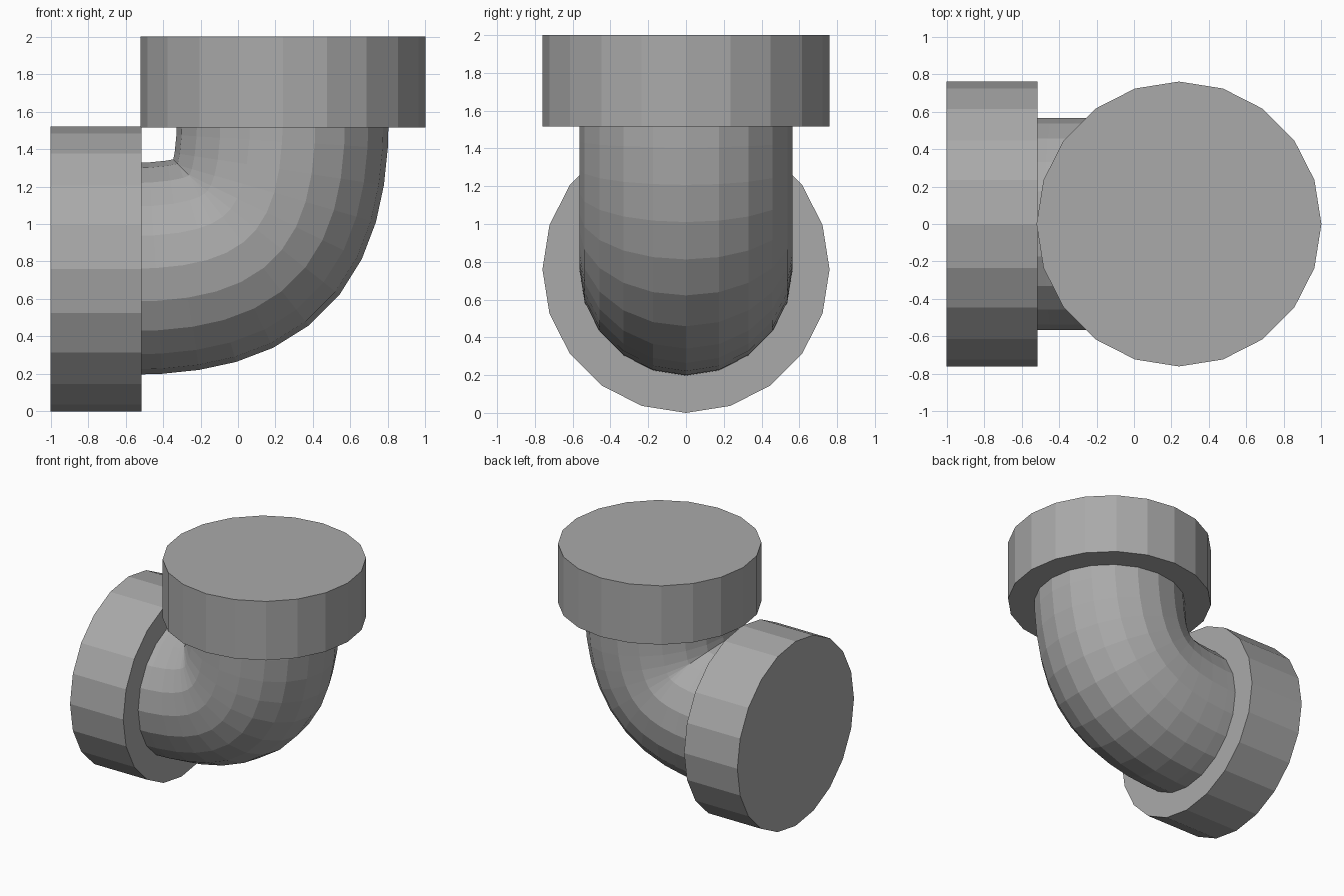
import bpy, bmesh, math
from mathutils import Vector

if "Cube" in bpy.data.objects:
    bpy.data.objects.remove(bpy.data.objects["Cube"], do_unlink=True)

SIDES = 20
AXIS_X, AXIS_Z = 0.24, 0.76      # centre lines of the two openings

grey = bpy.data.materials.new("pipe grey")
grey.use_nodes = True
colour = (0.4, 0.4, 0.4, 1)
grey.diffuse_color = colour
grey.node_tree.nodes["Principled BSDF"].inputs["Base Color"].default_value = colour


def tube(name, stations, radius):
    """Sweep a round section along (point, tangent) stations and cap both ends."""
    bm = bmesh.new()
    side = Vector((0, 1, 0))
    rings = []
    for point, tangent in stations:
        normal = tangent.normalized().cross(side)
        angles = [math.tau * i / SIDES for i in range(SIDES)]
        rings.append([bm.verts.new(point + radius * (math.cos(a) * normal + math.sin(a) * side))
                      for a in angles])
    for lower, upper in zip(rings, rings[1:]):
        for i in range(SIDES):
            j = (i + 1) % SIDES
            bm.faces.new((lower[i], lower[j], upper[j], upper[i]))
    bm.faces.new(rings[0][::-1])
    bm.faces.new(rings[-1])
    bmesh.ops.recalc_face_normals(bm, faces=bm.faces)
    mesh = bpy.data.meshes.new(name)
    bm.to_mesh(mesh)
    bm.free()
    mesh.materials.append(grey)
    obj = bpy.data.objects.new(name, mesh)
    bpy.context.collection.objects.link(obj)
    return obj


# Thick end collars
right, up = Vector((1, 0, 0)), Vector((0, 0, 1))
tube("side_collar", [(Vector((x, 0, AXIS_Z)), right) for x in (-1, -0.515)], 0.76)
tube("top_collar", [(Vector((AXIS_X, 0, z)), up) for z in (1.515, 2)], 0.76)

# Curved elbow, swept along a bezier whose ends sit inside the collars
REACH, PULL, STEPS = 0.85, 0.784, 11
corner = Vector((AXIS_X, 0, AXIS_Z))
p0, p3 = corner - right * REACH, corner + up * REACH
p1, p2 = p0.lerp(corner, PULL), p3.lerp(corner, PULL)
bend = []
for i in range(STEPS + 1):
    t = i / STEPS
    s = 1 - t
    point = s**3 * p0 + 3 * s * s * t * p1 + 3 * s * t * t * p2 + t**3 * p3
    tangent = s * s * (p1 - p0) + 2 * s * t * (p2 - p1) + t * t * (p3 - p2)
    bend.append((point, tangent))
tube("elbow_pipe", bend, 0.565)
